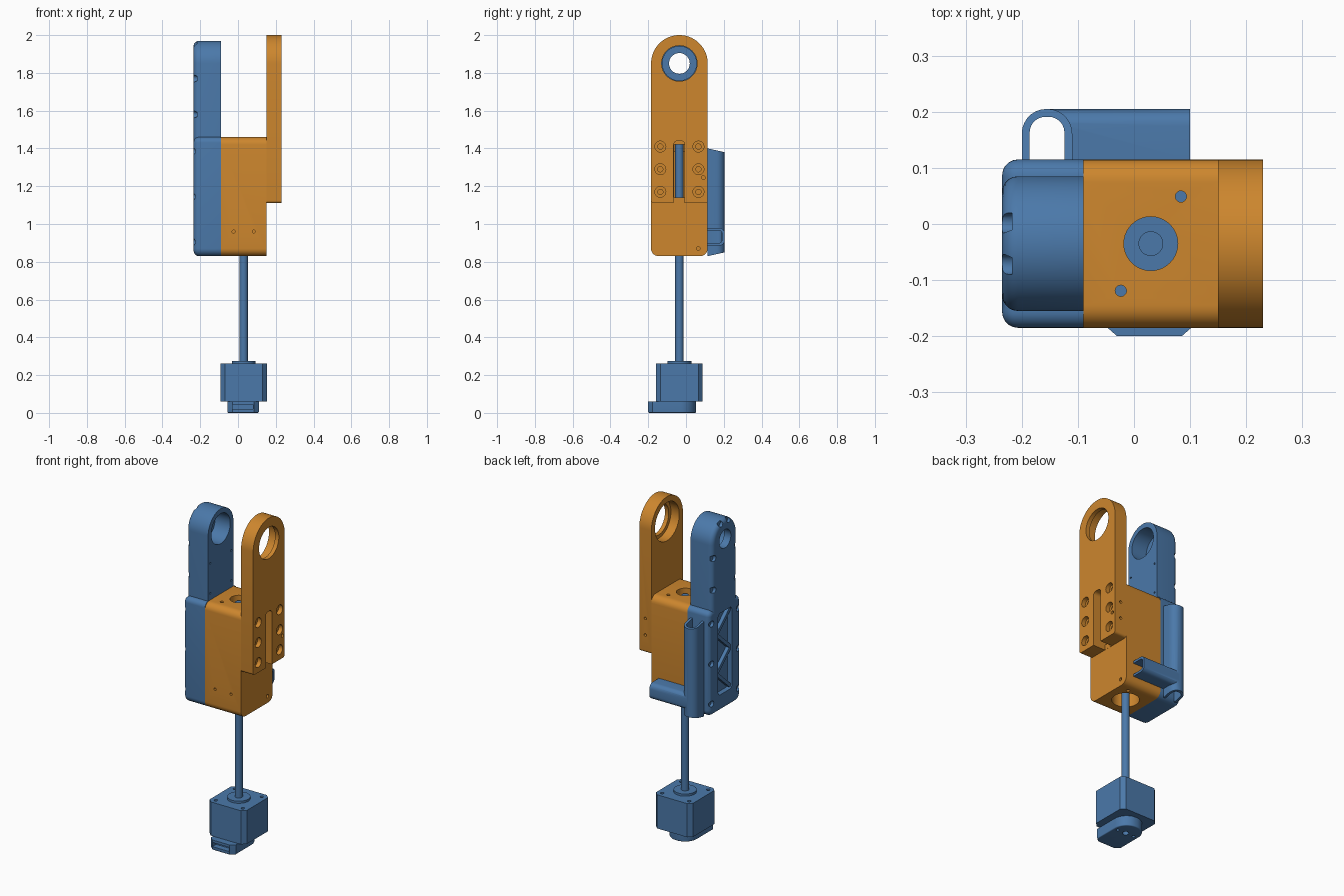
import bpy, bmesh, math
from mathutils import Vector, Matrix

if "Cube" in bpy.data.objects:
    bpy.data.objects.remove(bpy.data.objects["Cube"])

def material(name, col):
    m = bpy.data.materials.new(name)
    m.diffuse_color = (*col, 1)
    m.use_nodes = True
    m.node_tree.nodes["Principled BSDF"].inputs["Base Color"].default_value = m.diffuse_color
    return m

BLUE = material("blue", (0.07, 0.19, 0.40))
ORANGE = material("orange", (0.61, 0.24, 0.027))
CX, CY, PZ = 0.03, -0.035, 1.85          # shaft axis (x, y) and pivot height
X0 = -0.235                              # outer face of the cover

def outline(corners):
    """2D corner list (u, v, radius) -> filleted outline."""
    out, n = [], len(corners)
    for i, (px, py, r) in enumerate(corners):
        p = Vector((px, py))
        if r == 0:
            pts = [p]
        else:
            u = (Vector(corners[i - 1][:2]) - p).normalized()
            v = (Vector(corners[(i + 1) % n][:2]) - p).normalized()
            ang = u.angle(v)
            c = p + (u + v).normalized() * r / math.sin(ang / 2)
            s, e = u * r / math.tan(ang / 2) + p - c, v * r / math.tan(ang / 2) + p - c
            sweep = math.copysign(math.pi - ang, s.x * e.y - s.y * e.x)
            k = 16 if r > 0.07 else 7
            pts = [c + Matrix.Rotation(sweep * j / k, 2) @ s for j in range(k + 1)]
        for q in pts:
            if not out or (q - out[-1]).length > 1e-5:
                out.append(q)
    return out

def rect(u0, u1, v0, v1, r=0.0, top=None):
    t = r if top is None else top
    return outline([(u0, v0, r), (u1, v0, r), (u1, v1, t), (u0, v1, t)])

def circle(u, v, r, n=32):
    return [Vector((u + r * math.cos(2 * math.pi * i / n), v + r * math.sin(2 * math.pi * i / n))) for i in range(n)]

def prism(name, pts, a, b, axis, mat=BLUE, bevel=0, bevel_at=()):
    """Extrude an outline along an axis; optionally round the rims at the given ends."""
    place = {'x': lambda p, t: (t, p.x, p.y), 'y': lambda p, t: (p.x, t, p.y), 'z': lambda p, t: (p.x, p.y, t)}[axis]
    bm = bmesh.new()
    lo = [bm.verts.new(place(p, a)) for p in pts]
    hi = [bm.verts.new(place(p, b)) for p in pts]
    bm.faces.new(lo)
    bm.faces.new(hi)
    for i in range(len(pts)):
        j = (i + 1) % len(pts)
        bm.faces.new((lo[i], lo[j], hi[j], hi[i]))
    bmesh.ops.recalc_face_normals(bm, faces=bm.faces)
    if bevel:
        rims = [set(lo) if t == a else set(hi) for t in bevel_at]
        edges = [e for e in bm.edges if any(set(e.verts) <= rim for rim in rims)]
        bmesh.ops.bevel(bm, geom=edges, offset=bevel, segments=5, profile=0.5, affect='EDGES', clamp_overlap=False)
    me = bpy.data.meshes.new(name)
    bm.to_mesh(me)
    bm.free()
    ob = bpy.data.objects.new(name, me)
    bpy.context.collection.objects.link(ob)
    me.materials.append(mat)
    return ob

def combine(ob, others, op='DIFFERENCE'):
    for c in others:
        m = ob.modifiers.new("b", 'BOOLEAN')
        m.operation, m.object, m.solver = op, c, 'EXACT'
        bpy.context.view_layer.objects.active = ob
        bpy.ops.object.modifier_apply(modifier=m.name)
        bpy.data.objects.remove(c)

def hole(u, v, r, a, b, axis, mat=BLUE, n=20):
    return prism("cutter", circle(u, v, r, n), a, b, axis, mat)

def box(x0, x1, y0, y1, z0, z1, mat=BLUE):
    return prism("cutter", rect(x0, x1, y0, y1), z0, z1, 'z', mat)

# bracket: body block plus long pivot plate
bracket = prism("bracket", rect(-0.185, 0.115, 0.83, 1.46, 0.04), -0.09, 0.15, 'x', ORANGE)
plate = prism("plate", rect(-0.185, 0.115, 1.11, 2.0, 0.015, 0.15), 0.15, 0.23, 'x', ORANGE)
combine(bracket, [plate], 'UNION')
O = ORANGE
cuts = [hole(CY, PZ, 0.094, 0.1, 0.3, 'x', O, 48), hole(CY, PZ, 0.115, 0.1, 0.205, 'x', O, 48),
        hole(CX, CY, 0.075, 0.8, 1.38, 'z', O, 40), hole(CX, CY, 0.048, 1.3, 1.5, 'z', O, 40),
        prism("cutter", rect(-0.065, -0.007, 1.05, 1.44, 0, 0.02), 0.151, 0.3, 'x', O),
        box(0.05, 0.2, -0.063, -0.009, 1.14, 1.42, O),
        hole(0.065, 0.87, 0.01, 0.12, 0.2, 'x', O), hole(0.092, 1.245, 0.01, 0.2, 0.3, 'x', O)]
for s in (1, -1):
    cuts.append(hole(CX + s * 0.0535, CY + s * 0.084, 0.01, 0.8, 1.5, 'z', O))
    cuts.append(hole(CX + s * 0.0535, 0.96, 0.008, -0.3, -0.155, 'y', O))
    cuts.append(hole(0.19, 1.265 + s * 0.05, 0.008, 0.085, 0.2, 'y', O))
    for z in (1.17, 1.29, 1.41):
        cuts += [hole(CY + s * 0.101, z, 0.029, 0.205, 0.3, 'x', O),
                 hole(CY + s * 0.101, z, 0.014, 0.12, 0.3, 'x', O)]
combine(bracket, cuts)

# side cover: wide lower half, narrow rounded upper arm
cover = prism("side_cover", outline([
    (-0.185, 0.83, 0.04), (0.115, 0.83, 0.04), (0.115, 1.46, 0.0298), (0.085, 1.46, 0),
    (0.085, 1.97, 0.12), (-0.155, 1.97, 0.12), (-0.155, 1.46, 0), (-0.185, 1.46, 0.0298)]),
    X0, -0.09, 'x', BLUE, 0.028, (X0,))
cuts = [hole(CY, PZ, 0.055, -0.3, 0, 'x', n=40), hole(CY, PZ, 0.09, -0.19, 0, 'x', n=48),
        prism("cutter", rect(-0.1, 0.03, 0.93, 1.42, 0.02), -0.3, X0 + 0.03, 'x')]
for s in (1, -1):
    spots = [(0.037, 1.952), (0.105, 1.77), (0.105, 1.58), (0.125, 1.385), (0.125, 1.145), (0.125, 0.905)]
    for dy, z in spots:
        cuts.append(hole(CY + s * dy, z, 0.018, -0.3, X0 + 0.018, 'x'))
    for z in (1.5, 1.68):
        cuts.append(hole(CY + s * 0.1, z, 0.006, -0.11, 0, 'x', n=12))
combine(cover, cuts)

# zigzag ribs inside the cover pocket
for i in range(4):
    z0, z1 = 0.94 + i * 0.1175, 0.94 + (i + 1) * 0.1175
    a, b = Vector((-0.1, z0)), Vector((0.03, z1))
    if i % 2:
        a.y, b.y = b.y, a.y
    d = (b - a).normalized()
    side = Vector((-d.y, d.x)) * 0.01
    prism("pocket_rib", [a - side, b - side, b + side, a + side], X0 + 0.008, X0 + 0.032, 'x')

# cable channel on the back: upright trough with a side branch
channel = prism("cable_channel", outline([(-0.2, 0.115, 0), (-0.11, 0.115, 0), (-0.11, 0.205, 0.044),
                (-0.2, 0.205, 0.044)]), 0.83, 1.40, 'z')
for v in channel.data.vertices:
    slope = (v.co.y - 0.115) * 0.22
    v.co.z += -slope if v.co.z > 1 else slope
branch = prism("branch", outline([(0.115, 0.885, 0), (0.205, 0.885, 0.03), (0.205, 0.98, 0.03), (0.115, 0.98, 0)]),
               -0.15, 0.1, 'x')
combine(channel, [branch], 'UNION')
combine(channel, [
    prism("cutter", rect(-0.186, -0.124, 0.05, 0.191, 0, 0.028), 0.7, 1.5, 'z'),
    prism("cutter", outline([(0.05, 0.899, 0), (0.191, 0.899, 0.018), (0.191, 0.966, 0.018), (0.05, 0.966, 0)]),
          -0.14, 0.2, 'x')])

# motor with chamfered corners, boss and drive shaft
M, C = 0.1235, 0.1
square = [Vector((CX + x, CY + y)) for x, y in
          ((-C, -M), (C, -M), (M, -C), (M, C), (C, M), (-C, M), (-M, C), (-M, -C))]
motor = prism("motor", square, 0.06, 0.262, 'z')
combine(motor, [hole(CX + sx * 0.09, CY + sy * 0.09, 0.01, 0.23, 0.3, 'z', n=16) for sx in (1, -1) for sy in (1, -1)])
prism("motor_boss", circle(CX, CY, 0.063, 48), 0.262, 0.275, 'z')
prism("drive_shaft", circle(CX, CY, 0.022, 32), 0.275, 1.44, 'z')

# connector housing under the motor
housing = prism("connector_housing", outline([
    (-0.055, -0.178, 0), (-0.03, -0.2, 0), (0.085, -0.2, 0), (0.11, -0.178, 0),
    (0.11, 0.053, 0.08), (-0.055, 0.053, 0.08)]), 0.0, 0.06, 'z', BLUE, 0.006, (0.0,))
combine(housing, [box(-0.03, 0.08, -0.3, -0.165, 0.02, 0.045),
                  hole(CX, CY, 0.018, -0.1, 0.02, 'z')] +
        [hole(CX + s * 0.055, CY, 0.009, -0.1, 0.02, 'z', n=16) for s in (1, -1)])

# smooth curved walls, keep hard edges
bpy.ops.object.select_all(action='DESELECT')
for ob in bpy.data.objects:
    ob.select_set(True)
bpy.context.view_layer.objects.active = bracket
bpy.ops.object.shade_smooth_by_angle(angle=math.radians(30))
